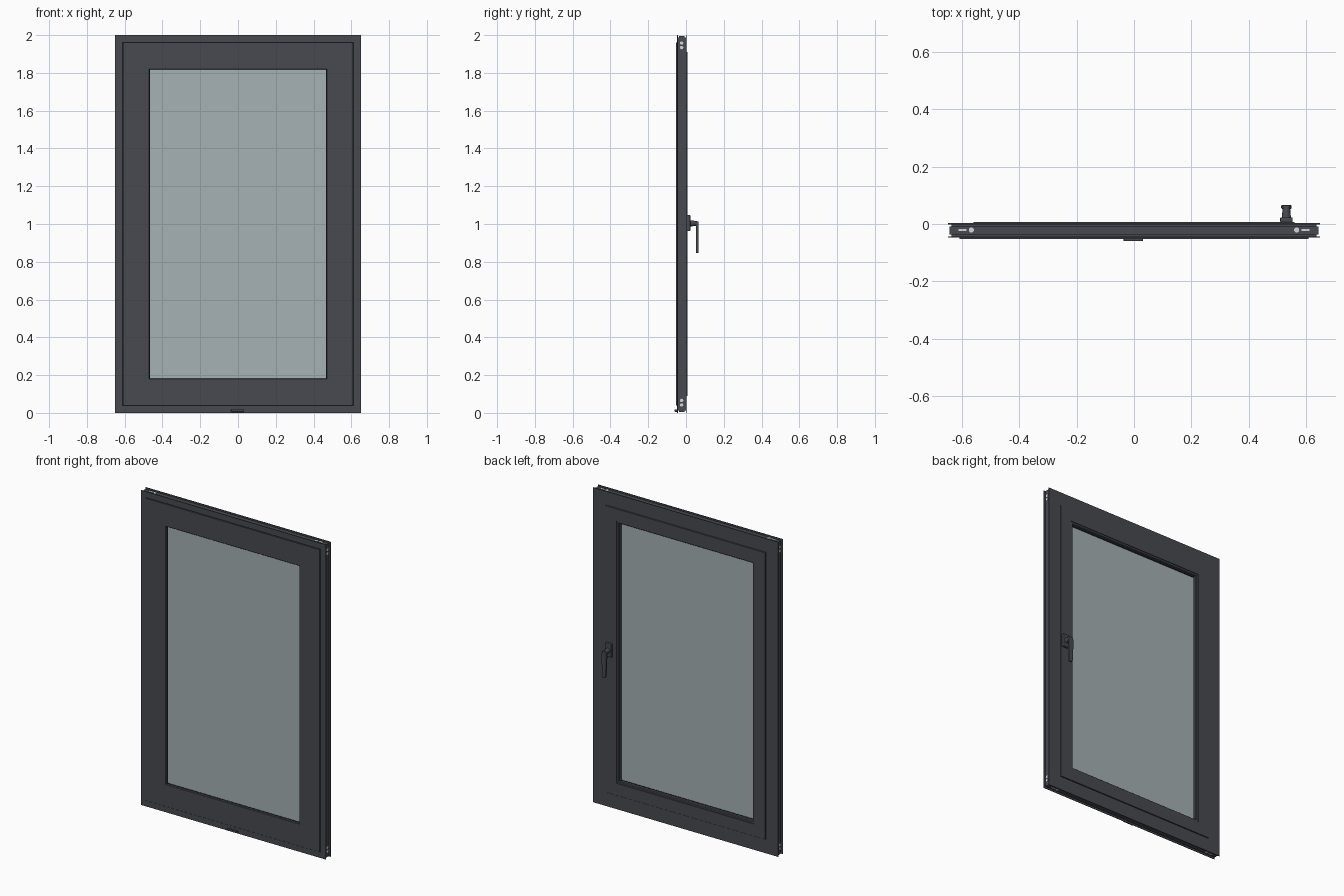
import bpy
import bmesh
from mathutils import Matrix, Vector

W, H = 0.65, 2.0   # half width and height of the window

cube = bpy.data.objects.get("Cube")
if cube:
    bpy.data.objects.remove(cube, do_unlink=True)


def material(name, rgb):
    m = bpy.data.materials.new(name)
    m.use_nodes = True
    m.diffuse_color = (*rgb, 1)
    m.node_tree.nodes["Principled BSDF"].inputs["Base Color"].default_value = (*rgb, 1)
    return m


ANTHRACITE = material("anthracite", (0.063, 0.067, 0.080))
GLASS = material("pale_glass", (0.38, 0.44, 0.455))
RUBBER = material("black_rubber", (0.012, 0.012, 0.014))
CLEAT = material("light_metal", (0.66, 0.69, 0.72))


def finish(name, bm, mat):
    bmesh.ops.recalc_face_normals(bm, faces=bm.faces)
    mesh = bpy.data.meshes.new(name)
    bm.to_mesh(mesh)
    bm.free()
    mesh.materials.append(mat)
    ob = bpy.data.objects.new(name, mesh)
    bpy.context.scene.collection.objects.link(ob)
    return ob


def ring(name, profile, mat):
    """Mitred rectangular frame; profile points are (inset from outer edge, y)."""
    bm = bmesh.new()
    loops = []
    for d, y in profile:
        x = W - d
        loops.append([bm.verts.new(c) for c in
                      ((-x, y, d), (x, y, d), (x, y, H - d), (-x, y, H - d))])
    for a, b in zip(loops, loops[1:] + loops[:1]):
        for i in range(4):
            j = (i + 1) % 4
            bm.faces.new((a[i], a[j], b[j], b[i]))
    return finish(name, bm, mat)


def box(name, lo, hi, mat, bevel=0):
    bm = bmesh.new()
    lo, hi = Vector(lo), Vector(hi)
    size = hi - lo
    bmesh.ops.create_cube(bm, size=1, matrix=Matrix.Translation((lo + hi) / 2)
                          @ Matrix.Diagonal((*size, 1)))
    ob = finish(name, bm, mat)
    if bevel:
        mod = ob.modifiers.new("Bevel", "BEVEL")
        mod.width = bevel
        mod.segments = 2
    return ob


def rod(name, start, end, r1, r2, mat, sides=20):
    bm = bmesh.new()
    start, end = Vector(start), Vector(end)
    axis = end - start
    rot = axis.to_track_quat("Z", "Y").to_matrix().to_4x4()
    bmesh.ops.create_cone(bm, cap_ends=True, segments=sides, radius1=r1, radius2=r2,
                          depth=axis.length,
                          matrix=Matrix.Translation((start + end) / 2) @ rot)
    return finish(name, bm, mat)


# Outer frame: two flanges with a stepped channel around the outside
ring("outer_frame", [
    (0, -0.047), (0.036, -0.047), (0.036, -0.036), (0.055, -0.036),
    (0.055, -0.010), (0.087, -0.010), (0.087, 0.003), (0, 0.003),
    (0, -0.001), (0.012, -0.001), (0.012, -0.008), (0.006, -0.008),
    (0.006, -0.036), (0.012, -0.036), (0.012, -0.043), (0, -0.043)], ANTHRACITE)

# Opening sash, proud of the frame on both faces
ring("sash", [
    (0.040, -0.053), (0.179, -0.053), (0.181, -0.051), (0.181, -0.036),
    (0.166, -0.036), (0.166, 0.007), (0.090, 0.007), (0.090, -0.014),
    (0.060, -0.014), (0.060, -0.040), (0.040, -0.040)], ANTHRACITE)

# Glazing bead on the inside
ring("glazing_bead", [
    (0.167, -0.018), (0.181, -0.018), (0.181, -0.001), (0.177, 0.004),
    (0.167, 0.004)], ANTHRACITE)

# Seals between frame and sash, and around the pane
ring("front_seal", [(0.034, -0.044), (0.042, -0.044), (0.042, -0.039),
                    (0.034, -0.039)], RUBBER)
ring("back_seal", [(0.085, -0.003), (0.092, -0.003), (0.092, -0.008),
                   (0.085, -0.008)], RUBBER)
ring("outer_pane_seal", [(0.172, -0.038), (0.183, -0.038), (0.183, -0.034),
                         (0.172, -0.034)], RUBBER)
ring("inner_pane_seal", [(0.172, -0.020), (0.183, -0.020), (0.183, -0.016),
                         (0.172, -0.016)], RUBBER)

# Glass pane
box("glass_pane", (-W + 0.17, -0.035, 0.17), (W - 0.17, -0.019, H - 0.17), GLASS)

# Corner cleats showing in the outer channel
for side, sx in (("right", -1), ("left", 1)):
    for level, z in (("bottom", 0.006), ("top", H - 0.006)):
        tag = f"{level}_{side}"
        a, b = sorted((sx * 0.584, sx * 0.612))
        box(f"cleat_bar_{tag}", (a, -0.025, z - 0.001), (b, -0.017, z + 0.001), CLEAT)
        rod(f"cleat_pin_{tag}", (sx * 0.568, -0.021, z - 0.001),
            (sx * 0.568, -0.021, z + 0.001), 0.009, 0.009, CLEAT)
    x = sx * (W - 0.006)
    for n, z in enumerate((0.042, 0.066, H - 0.066, H - 0.042)):
        rod(f"cleat_side_{side}_{n}", (x - 0.001, -0.023, z),
            (x + 0.001, -0.023, z), 0.009, 0.009, CLEAT)

# Drain cover low on the front
box("drain_cover", (-0.036, -0.060, 0.006), (0.032, -0.046, 0.018), ANTHRACITE, 0.002)

# Handle on the inside: base plate, neck and tapered lever
HX = 0.532
box("handle_base", (HX - 0.022, 0.006, 0.962), (HX + 0.022, 0.023, 1.048),
    ANTHRACITE, 0.004)
rod("handle_neck", (HX, 0.02, 1.003), (HX, 0.058, 1.003), 0.016, 0.013, ANTHRACITE)
bm = bmesh.new()
outline = [(-0.010, 0.846), (0.010, 0.846), (0.013, 0.86), (0.018, 0.99),
           (0.012, 1.013), (-0.012, 1.013), (-0.018, 0.99), (-0.013, 0.86)]
face = bm.faces.new([bm.verts.new((HX + x, 0.053, z)) for x, z in outline])
new = bmesh.ops.extrude_face_region(bm, geom=[face])["geom"]
bmesh.ops.translate(bm, vec=(0, 0.013, 0),
                    verts=[v for v in new if isinstance(v, bmesh.types.BMVert)])
lever = finish("handle_lever", bm, ANTHRACITE)
mod = lever.modifiers.new("Bevel", "BEVEL")
mod.width = 0.003
mod.segments = 2

# Smooth the round parts, keeping their edges sharp
bpy.ops.object.select_all(action="DESELECT")
for ob in bpy.context.scene.objects:
    if ob.name.startswith(("handle_neck", "cleat_pin", "cleat_side")):
        ob.select_set(True)
        bpy.context.view_layer.objects.active = ob
bpy.ops.object.shade_smooth_by_angle()
